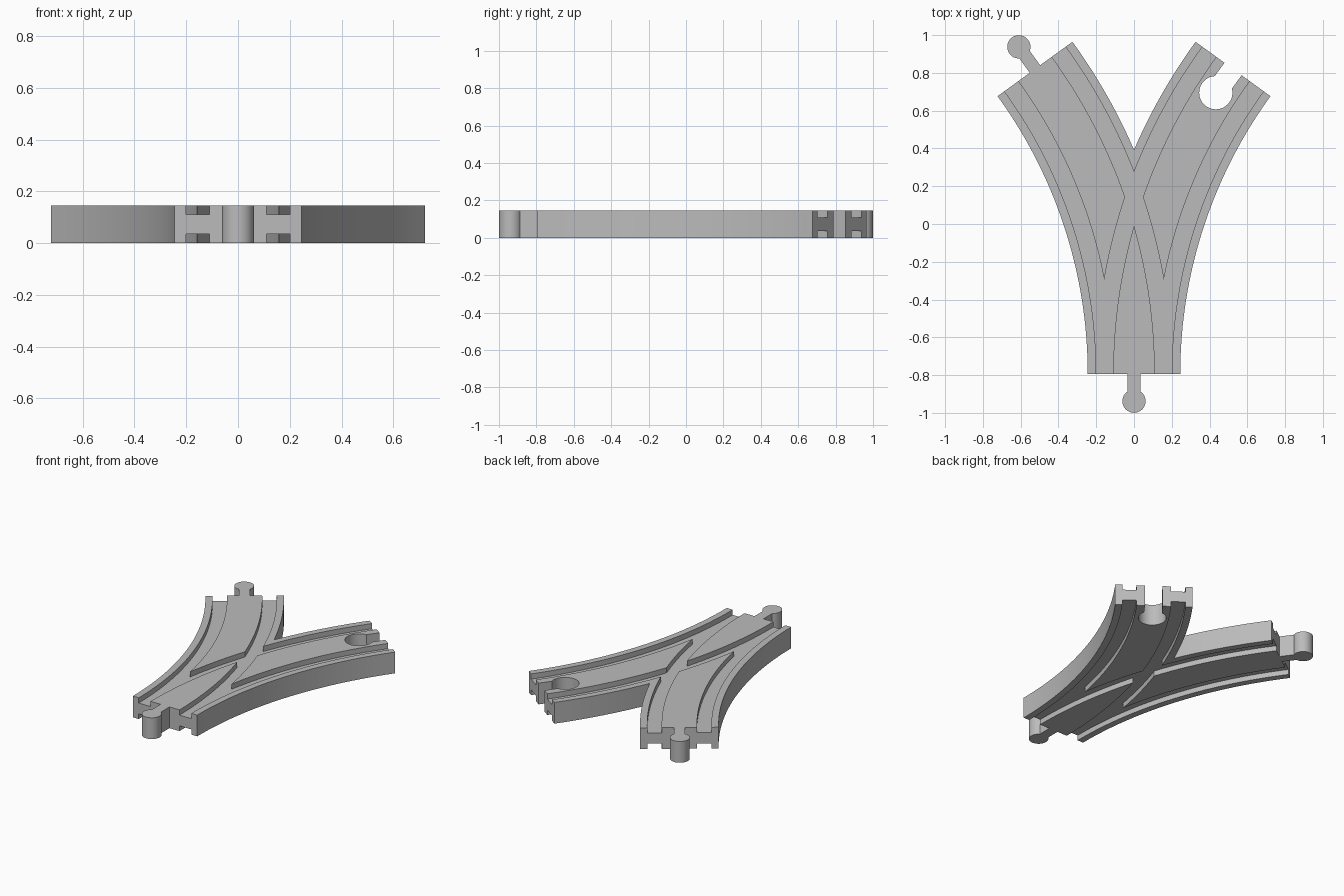
import bpy, bmesh
from math import sin, cos, pi, asin, acos, radians
from mathutils import Vector

R = 2.745            # centreline radius of each branch
HALF = 0.245         # half width of the track
Y0 = -0.793          # front end
TURN = radians(36)   # angle swept by each branch
H = 0.146            # thickness
DEPTH = 0.036        # groove depth
STEPS = 32

old = bpy.data.objects.get("Cube")
if old:
    bpy.data.objects.remove(old, do_unlink=True)

grey = bpy.data.materials.new("track grey")
grey.use_nodes = True
colour = (0.5, 0.5, 0.5, 1)
grey.diffuse_color = colour
grey.node_tree.nodes["Principled BSDF"].inputs["Base Color"].default_value = colour


def branch_point(side, offset, angle):
    """Point on a branch, offset sideways from its centreline."""
    r = R - offset
    return Vector((side * (R - r * cos(angle)), Y0 + r * sin(angle)))


def arc(side, offset, start, end):
    return [branch_point(side, offset, start + (end - start) * i / STEPS)
            for i in range(STEPS + 1)]


def connector(origin, out, reach, radius, neck, socket=False):
    """Outline of a round peg with a neck, or of the socket that takes one."""
    across = Vector((-out.y, out.x))
    a = asin(neck / radius)
    if socket:
        centre, start, end = origin - out * reach, -a, a - 2 * pi
    else:
        centre, start, end = origin + out * reach, a - pi, pi - a
    ring = [start + (end - start) * i / STEPS for i in range(STEPS + 1)]
    return ([origin - across * neck]
            + [centre + radius * (sin(t) * across + cos(t) * out) for t in ring]
            + [origin + across * neck])


def prism(name, outline, z0, z1):
    bm = bmesh.new()
    face = bm.faces.new([bm.verts.new((p.x, p.y, z0)) for p in outline])
    top = bmesh.ops.extrude_face_region(bm, geom=[face])["geom"]
    bmesh.ops.translate(bm, vec=(0, 0, z1 - z0),
                        verts=[g for g in top if isinstance(g, bmesh.types.BMVert)])
    bmesh.ops.recalc_face_normals(bm, faces=bm.faces)
    mesh = bpy.data.meshes.new(name)
    bm.to_mesh(mesh)
    bm.free()
    mesh.materials.append(grey)
    obj = bpy.data.objects.new(name, mesh)
    bpy.context.collection.objects.link(obj)
    return obj


# Forked body outline, counterclockwise from the front left corner
crotch = acos(R / (R + HALF))
peg = dict(reach=0.145, radius=0.0615, neck=0.034)
outline = [Vector((-HALF, Y0))]
outline += connector(Vector((0, Y0)), Vector((0, -1)), **peg)
outline += arc(1, HALF, 0, TURN)
outline += connector(branch_point(1, 0, TURN), Vector((sin(TURN), cos(TURN))),
                     0.155, 0.088, 0.056, socket=True)
outline += arc(1, -HALF, TURN, crotch)
outline += arc(-1, -HALF, crotch, TURN)[1:]
outline += connector(branch_point(-1, 0, TURN), Vector((-sin(TURN), cos(TURN))), **peg)
outline += arc(-1, HALF, TURN, 0)[:-1]
track = prism("forked_track", outline, 0, H)

# Wheel grooves on both faces, two along each branch
cutters = []
for side in (1, -1):
    for inner, outer in ((0.11, 0.2), (-0.2, -0.11)):
        strip = arc(side, inner, -0.01, TURN + 0.01) + arc(side, outer, TURN + 0.01, -0.01)
        for z0, z1 in ((H - DEPTH, H + 0.05), (-0.05, DEPTH)):
            cutter = prism("groove_cutter", strip, z0, z1)
            cutter.hide_render = True
            cutters.append(cutter)
            mod = track.modifiers.new("groove", 'BOOLEAN')
            mod.operation = 'DIFFERENCE'
            mod.solver = 'EXACT'
            mod.object = cutter

# Apply the cuts and drop the cutters
bpy.context.view_layer.update()
graph = bpy.context.evaluated_depsgraph_get()
cut_mesh = bpy.data.meshes.new_from_object(track.evaluated_get(graph))
track.modifiers.clear()
track.data = cut_mesh
for cutter in cutters:
    bpy.data.objects.remove(cutter, do_unlink=True)

bpy.ops.object.select_all(action='DESELECT')
track.select_set(True)
bpy.context.view_layer.objects.active = track
bpy.ops.object.shade_smooth_by_angle()
